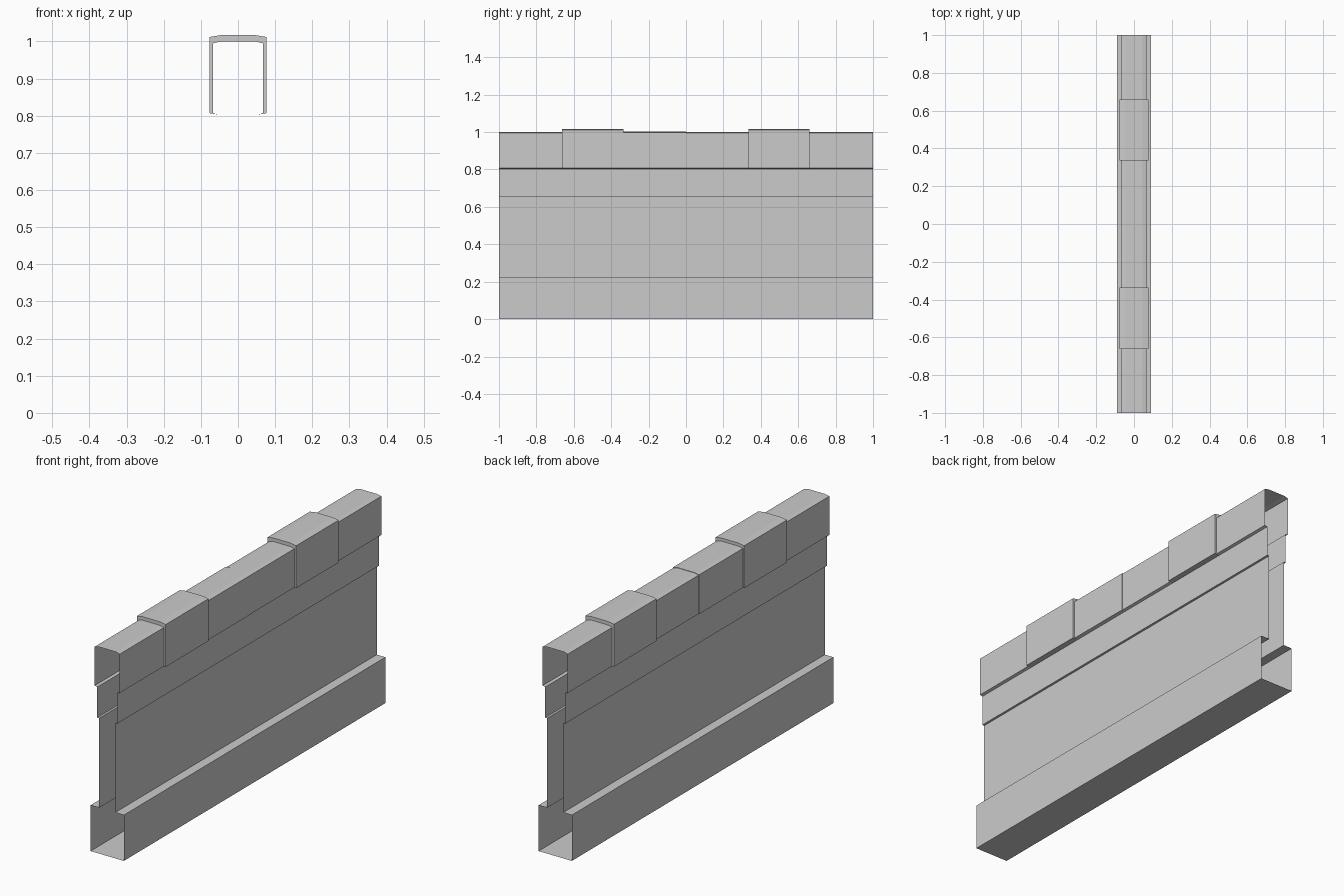
import bpy, bmesh

if "Cube" in bpy.data.objects:
    bpy.data.objects.remove(bpy.data.objects["Cube"])


def loft(name, rings, closed=False):
    """Skin a list of equal-length point rings; ends stay open."""
    bm = bmesh.new()
    rows = [[bm.verts.new(p) for p in r] for r in rings]
    n = len(rows[0])
    for a, b in zip(rows, rows[1:]):
        for i in range(n if closed else n - 1):
            j = (i + 1) % n
            bm.faces.new((a[i], b[i], b[j], a[j]))
    bmesh.ops.recalc_face_normals(bm, faces=bm.faces)
    me = bpy.data.meshes.new(name)
    bm.to_mesh(me)
    bm.free()
    ob = bpy.data.objects.new(name, me)
    bpy.context.collection.objects.link(ob)
    return ob


def mirrored(half, y):
    """Mirror a right-hand (x, z) profile into a full ring at depth y."""
    return [(x, y, z) for x, z in half] + [(-x, y, z) for x, z in reversed(half)]


# Wall body: plinth, recessed panel and upper band, open at both ends and top
body = [(0.089, 0), (0.089, 0.222), (0.043, 0.222), (0.043, 0.655),
        (0.054, 0.655), (0.054, 0.803)]
# start on the left top so the skin wraps round under the plinth
loft("wall_body", [[(-x, y, z) for x, z in reversed(body)] +
                   [(x, y, z) for x, z in body] for y in (-1, 1)])


# Coping: hollow cap with crowned top, stepping outward at the raised blocks
def cap_half(side, lift):
    return [(0.054, 0.803), (side, 0.807), (side, 0.995 + lift), (0.046, 1.0 + lift)]


plain, shifted, raised = (0.067, 0.0), (0.0695, 0.002), (0.077, 0.017)
sections = [(-1, -0.663, plain), (-0.663, -0.335, raised), (-0.335, 0, shifted),
            (0, 0.335, plain), (0.335, 0.66, raised), (0.66, 1, plain)]
rings = []
for y0, y1, shape in sections:
    rings += [mirrored(cap_half(*shape), y0), mirrored(cap_half(*shape), y1)]
cap = loft("coping", rings)

# Drop the zero-area strips where neighbouring rings share the same line
bm = bmesh.new()
bm.from_mesh(cap.data)
bmesh.ops.remove_doubles(bm, verts=bm.verts, dist=0.0001)
bm.to_mesh(cap.data)
bm.free()
